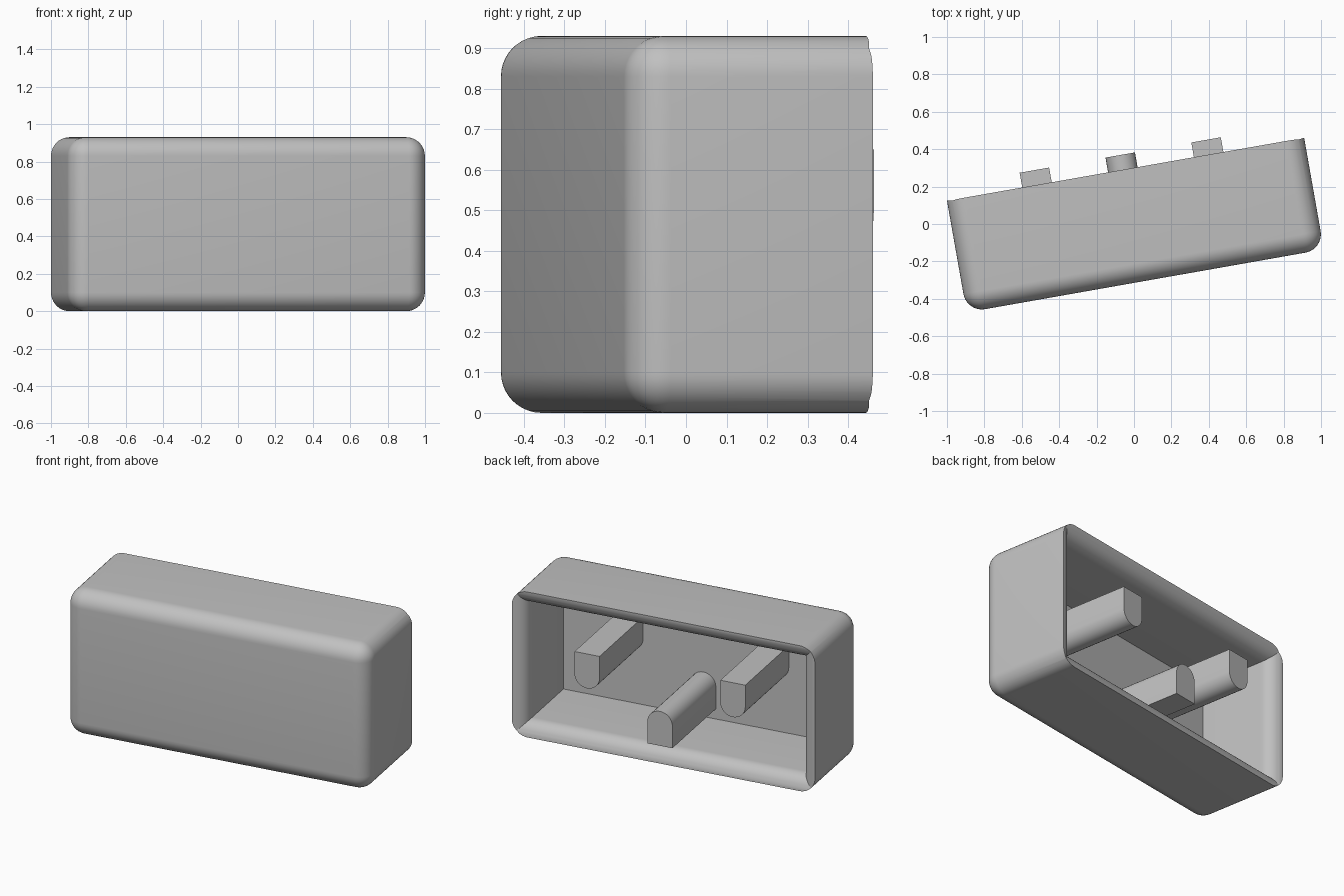
import bpy, bmesh, math
from mathutils import Matrix

cube = bpy.data.objects.get("Cube")
if cube:
    bpy.data.objects.remove(cube, do_unlink=True)

# Shell measurements, before the final turn about z
X0, X1 = -0.963, 0.976
FRONT, BACK = -0.31, 0.296
HEIGHT = 0.93
ROUND = 0.1
WALL = 0.09
TURN = Matrix.Rotation(math.radians(10), 4, 'Z')

grey = bpy.data.materials.new("plain_grey")
grey.use_nodes = True
colour = (0.53, 0.53, 0.53, 1)
grey.diffuse_color = colour
grey.node_tree.nodes["Principled BSDF"].inputs["Base Color"].default_value = colour


def make_object(name, bm):
    bmesh.ops.recalc_face_normals(bm, faces=bm.faces)
    mesh = bpy.data.meshes.new(name)
    bm.to_mesh(mesh)
    bm.free()
    mesh.materials.append(grey)
    obj = bpy.data.objects.new(name, mesh)
    bpy.context.collection.objects.link(obj)
    return obj


def select(obj):
    bpy.ops.object.select_all(action='DESELECT')
    obj.select_set(True)
    bpy.context.view_layer.objects.active = obj


def finish(obj):
    obj.data.transform(TURN)
    select(obj)
    bpy.ops.object.shade_smooth_by_angle(angle=math.radians(30))


def loft(name, rings):
    """Join rings of points that share a vertex count, and cap both ends."""
    bm = bmesh.new()
    loops = [[bm.verts.new(p) for p in ring] for ring in rings]
    count = len(loops[0])
    for a, b in zip(loops, loops[1:]):
        for i in range(count):
            j = (i + 1) % count
            bm.faces.new((a[i], a[j], b[j], b[i]))
    bm.faces.new(loops[0])
    bm.faces.new(loops[-1])
    return make_object(name, bm)


def rectangle(inset, y):
    a, b, c, d = X0 + inset, X1 - inset, inset, HEIGHT - inset
    return [(a, y, c), (b, y, c), (b, y, d), (a, y, d)]


# Outer shell: rounded on every edge except around the back
bm = bmesh.new()
size = Matrix.Diagonal((X1 - X0, BACK - FRONT, HEIGHT, 1))
place = Matrix.Translation(((X0 + X1) / 2, (FRONT + BACK) / 2, HEIGHT / 2))
bmesh.ops.create_cube(bm, size=1, matrix=place @ size)
edges = [e for e in bm.edges if min(v.co.y for v in e.verts) < 0]
bmesh.ops.bevel(bm, geom=edges, offset=ROUND, offset_type='OFFSET',
                segments=10, profile=0.5, affect='EDGES', clamp_overlap=True)
shell = make_object("shell", bm)

# Hollow with a rounded lip at the open back
rings = [rectangle(WALL, FRONT + WALL)]
steps = 10
for i in range(steps + 1):
    angle = math.pi / 2 * i / steps
    inset = max(WALL * math.cos(angle), 0.0006)
    rings.append(rectangle(inset, BACK - WALL + WALL * math.sin(angle)))
rings.append(rectangle(0.0006, BACK + 0.1))
cutter = loft("hollow_cutter", rings)
cutter.hide_render = True
cut = shell.modifiers.new("hollow", 'BOOLEAN')
cut.operation = 'DIFFERENCE'
cut.solver = 'EXACT'
cut.object = cutter
select(shell)
bpy.ops.object.modifier_apply(modifier=cut.name)
bpy.data.objects.remove(cutter, do_unlink=True)
finish(shell)


# Prongs: flat on one side, half round on the other
def prong(name, x, flat_z, direction):
    r, length = 0.08, 0.22
    section = [(x + r, flat_z), (x - r, flat_z)]
    centre = flat_z + direction * (length - r)
    for i in range(17):
        a = math.pi * i / 16
        section.append((x - r * math.cos(a), centre + direction * r * math.sin(a)))
    ends = (FRONT + WALL - 0.02, 0.376)
    finish(loft(name, [[(px, y, pz) for px, pz in section] for y in ends]))


middle = (X0 + X1) / 2 - 0.015
prong("left_prong", middle + 0.466, 0.65, -1)
prong("right_prong", middle - 0.466, 0.65, -1)
prong("middle_prong", middle, 0.155, 1)
